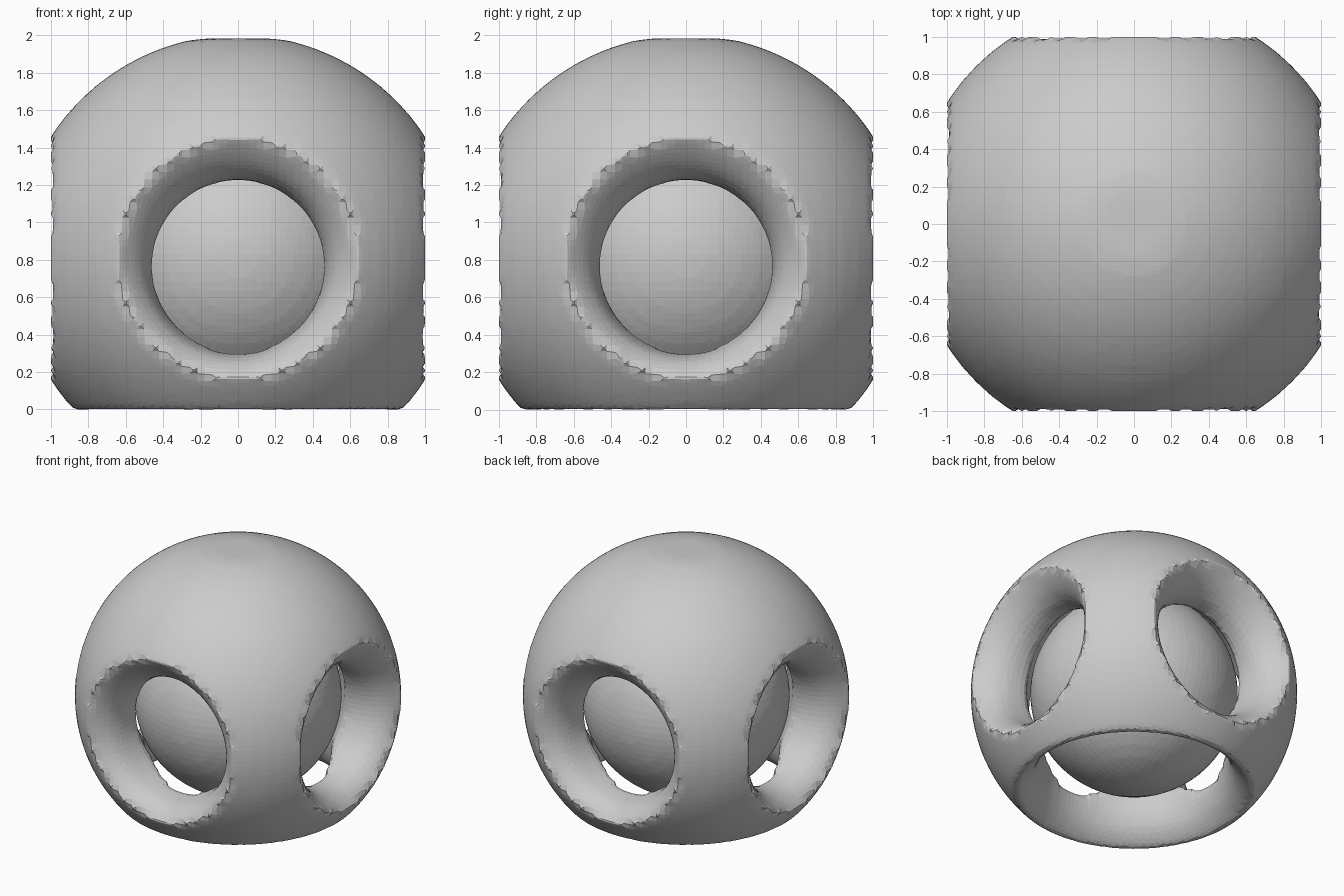
import bpy, bmesh
from math import pi
from mathutils import Matrix, Vector

CENTRE = Vector((0, 0, 0.8))   # shared centre of shell, cavity and ball

if "Cube" in bpy.data.objects:
    bpy.data.objects.remove(bpy.data.objects["Cube"], do_unlink=True)

grey = bpy.data.materials.new("light_grey")
grey.use_nodes = True
grey.diffuse_color = (0.6, 0.6, 0.6, 1)
grey.node_tree.nodes["Principled BSDF"].inputs["Base Color"].default_value = grey.diffuse_color


def add_object(name, bm):
    bmesh.ops.recalc_face_normals(bm, faces=bm.faces)
    mesh = bpy.data.meshes.new(name)
    bm.to_mesh(mesh)
    bm.free()
    mesh.materials.append(grey)
    obj = bpy.data.objects.new(name, mesh)
    bpy.context.collection.objects.link(obj)
    return obj


def ball(name, radius):
    """Sphere with its top flattened where it passes the outer limit."""
    bm = bmesh.new()
    bmesh.ops.create_uvsphere(bm, u_segments=64, v_segments=40, radius=radius,
                              matrix=Matrix.Translation(CENTRE))
    for v in bm.verts:
        v.co.z = min(1.975, v.co.z)
    return add_object(name, bm)


def flared_cutter(name, profile, rotation, sink=0):
    """Lathe of (distance from centre, radius) pairs, pointing along rotated +z.
    The narrow inner end is lowered by sink."""
    bm = bmesh.new()
    points = [(0, profile[0][0])] + [(r, d) for d, r in profile] + [(0, profile[-1][0])]
    verts = [bm.verts.new((r, 0, d)) for r, d in points]
    edges = [bm.edges.new(pair) for pair in zip(verts, verts[1:])]
    bmesh.ops.spin(bm, geom=verts + edges, cent=(0, 0, 0), axis=(0, 0, 1),
                   angle=2 * pi, steps=48, use_duplicate=False)
    bmesh.ops.remove_doubles(bm, verts=bm.verts, dist=0.0005)
    for v in bm.verts:
        v.co.y -= sink * max(0, min(1, (1 - v.co.z) / 0.2))
    bmesh.ops.transform(bm, matrix=Matrix.Translation(CENTRE) @ rotation, verts=bm.verts)
    return add_object(name, bm)


def soften(obj, size, rounds):
    """Even out the facets and round off the rims."""
    mod = obj.modifiers.new("even_facets", 'REMESH')
    mod.mode = 'VOXEL'
    mod.voxel_size = size
    smooth = obj.modifiers.new("rounded_rims", 'SMOOTH')
    smooth.factor = 0.5
    smooth.iterations = rounds


def bake(obj):
    """Replace the mesh with its modified result."""
    graph = bpy.context.evaluated_depsgraph_get()
    graph.update()
    mesh = bpy.data.meshes.new_from_object(obj.evaluated_get(graph))
    obj.modifiers.clear()
    obj.data = mesh
    mesh.materials.clear()
    mesh.materials.append(grey)
    for face in mesh.polygons:
        face.material_index = 0
        face.use_smooth = False


# Outer shell, close-fitting cavity and the ball inside
shell = ball("openwork_shell", 1.195)
cutters = [ball("cavity_cutter", 0.785)]
core = ball("inner_ball", 0.76)

# Four round side openings with broad, rounded rims
side_profile = [(1.3, 0.66), (1.01, 0.645), (0.975, 0.60), (0.93, 0.55),
                (0.87, 0.505), (0.79, 0.475), (0.68, 0.46), (0.5, 0.45)]
for i in range(4):
    turn = Matrix.Rotation(i * pi / 2, 4, 'Z') @ Matrix.Rotation(pi / 2, 4, 'X')
    cutters.append(flared_cutter(f"side_opening_cutter_{i + 1}", side_profile, turn, sink=0.045))

# Wider opening underneath, which leaves the rim that the model stands on
base_profile = [(1.3, 0.90), (0.815, 0.86), (0.78, 0.80), (0.70, 0.735),
                (0.6, 0.70), (0.45, 0.685), (0.25, 0.685)]
cutters.append(flared_cutter("base_opening_cutter", base_profile, Matrix.Rotation(pi, 4, 'X')))

for cutter in cutters:
    cutter.hide_render = True
    mod = shell.modifiers.new(cutter.name, 'BOOLEAN')
    mod.operation = 'DIFFERENCE'
    mod.solver = 'EXACT'
    mod.object = cutter

soften(shell, 0.04, 3)
soften(core, 0.05, 1)
bake(shell)
bake(core)
for cutter in cutters:
    bpy.data.objects.remove(cutter, do_unlink=True)

# Stand the model exactly on the ground
low = min(v.co.z for v in shell.data.vertices)
for obj in (shell, core):
    obj.data.transform(Matrix.Translation((0, 0, -low)))
